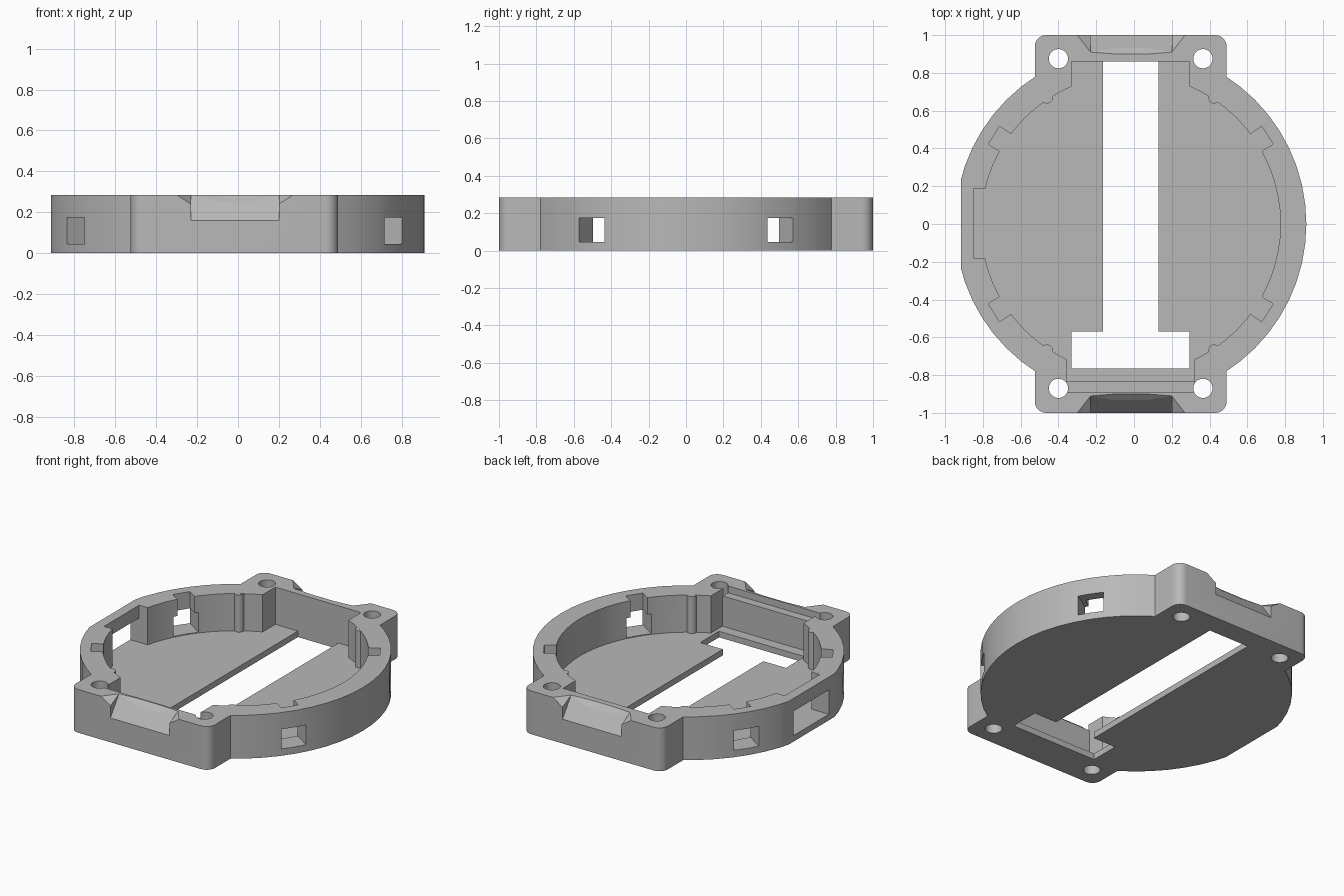
import bpy, bmesh
from math import cos, sin, radians, pi
from mathutils import Vector

if "Cube" in bpy.data.objects:
    bpy.data.objects.remove(bpy.data.objects["Cube"])

CX = -0.0175        # centre line of the body
TOP = 0.285
FLOOR = 0.04

grey = bpy.data.materials.new("plain_grey")
grey.use_nodes = True
grey.diffuse_color = (0.48, 0.48, 0.48, 1)
grey.node_tree.nodes["Principled BSDF"].inputs["Base Color"].default_value = (0.48, 0.48, 0.48, 1)


def hull(name, points):
    """Convex solid around the given points."""
    bm = bmesh.new()
    for p in points:
        bm.verts.new(p)
    res = bmesh.ops.convex_hull(bm, input=bm.verts)
    junk = {g for g in res["geom_interior"] + res["geom_unused"] if isinstance(g, bmesh.types.BMVert)}
    bmesh.ops.delete(bm, geom=list(junk), context="VERTS")
    bmesh.ops.dissolve_limit(bm, angle_limit=0.001, verts=bm.verts, edges=bm.edges)
    bmesh.ops.recalc_face_normals(bm, faces=bm.faces)
    mesh = bpy.data.meshes.new(name)
    bm.to_mesh(mesh)
    bm.free()
    mesh.materials.append(grey)
    obj = bpy.data.objects.new(name, mesh)
    bpy.context.collection.objects.link(obj)
    return obj


def prism(name, outline, z0, z1):
    return hull(name, [(x, y, z) for x, y in outline for z in (z0, z1)])


def box(name, x0, x1, y0, y1, z0, z1):
    return prism(name, [(x0, y0), (x1, y0), (x1, y1), (x0, y1)], z0, z1)


def ring(x, y, r, n):
    return [(x + r * cos(2 * pi * i / n), y + r * sin(2 * pi * i / n)) for i in range(n)]


def combine(target, other, mode="DIFFERENCE"):
    mod = target.modifiers.new(mode, "BOOLEAN")
    mod.operation, mod.solver, mod.object = mode, "EXACT", other
    bpy.context.view_layer.objects.active = target
    bpy.ops.object.modifier_apply(modifier=mod.name)
    bpy.data.objects.remove(other)


# Outer body: round case, rounded mounting block, one flattened side
body = prism("case_body", ring(CX, 0, 0.93, 56), 0, TOP)
corners = [(CX + sx * 0.4475, sy * 0.94) for sx in (-1, 1) for sy in (-1, 1)]
block = prism("mounting_block", [p for c in corners for p in ring(*c, 0.06, 32)], 0, TOP)
combine(body, block, "UNION")
combine(body, box("flat_side", -1.2, -0.915, -1, 1, -0.1, 1))

# Main cavity with end pockets, upper ledge and side pocket
combine(body, prism("cavity", ring(CX, 0, 0.793, 64), FLOOR, 1))
combine(body, box("back_pocket", -0.33, 0.295, 0.5, 0.86, FLOOR, 1))
combine(body, box("front_pocket", -0.355, 0.32, -0.835, -0.5, FLOOR, 1))
combine(body, box("front_ledge", -0.355, 0.32, -0.89, -0.5, 0.24, 1))
combine(body, box("side_pocket", -0.85, -0.6, -0.18, 0.185, FLOOR, 1))
combine(body, box("side_window", -1, -0.6, -0.18, 0.185, FLOOR, 0.2))

# Floor openings
combine(body, box("long_slot", -0.165, 0.13, -0.6, 0.86, -1, 0.1))
combine(body, box("cross_slot", -0.33, 0.295, -0.765, -0.57, -1, 0.1))

# Screw holes
for x in (-0.4, 0.365):
    for y in (-0.87, 0.875):
        combine(body, prism("screw_hole", ring(x, y, 0.051, 32), -1, 1))

# Diagonal windows through the wall, with a narrower slot open to the top
for angle in (33, 147, 213, 327):
    along = Vector((cos(radians(angle)), sin(radians(angle))))
    across = Vector((-along.y, along.x))
    centre = Vector((CX, 0))
    for r1, half, z0, z1 in ((1.1, 0.08, 0.045, 0.175), (0.863, 0.055, 0.045, 1)):
        outline = [centre + along * r + across * s for r in (0.72, r1) for s in (-half, half)]
        combine(body, prism("wall_window", outline, z0, z1))

# Sloped finger notches at both ends, with flared corners and a shallow dip
L, R = -0.23, 0.2
slope = [(L, 1, 0.16), (R, 1, 0.16), (L, 0.91, TOP), (R, 0.91, TOP)]
flare = [(L - 0.07, 1, TOP), (R + 0.07, 1, TOP), (L, 1, 0.24), (R, 1, 0.24),
         (L, 0.91, TOP), (R, 0.91, TOP)]
dip = [(L, 0.91, TOP), (R, 0.91, TOP), (-0.1, 0.933, 0.253), (0.07, 0.933, 0.253),
       (-0.1, 0.9, TOP), (0.07, 0.9, TOP)]
for side in (-1, 1):
    for shape in (slope, flare, dip):
        swept = [(x, side * (y + d), z + d) for x, y, z in shape for d in (0, 0.1)]
        combine(body, hull("finger_notch", swept))

# Small upright ribs inside the wall
parts = [body]
for sx in (-1, 1):
    for sy in (-1, 1):
        parts.append(prism("wall_rib", ring(CX + sx * 0.442, sy * 0.668, 0.03, 20),
                           FLOOR - 0.01, TOP - 0.001))

# Smooth curved walls, crisp edges
for obj in parts:
    bpy.ops.object.select_all(action="DESELECT")
    obj.select_set(True)
    bpy.context.view_layer.objects.active = obj
    bpy.ops.object.shade_smooth_by_angle(angle=radians(25))
